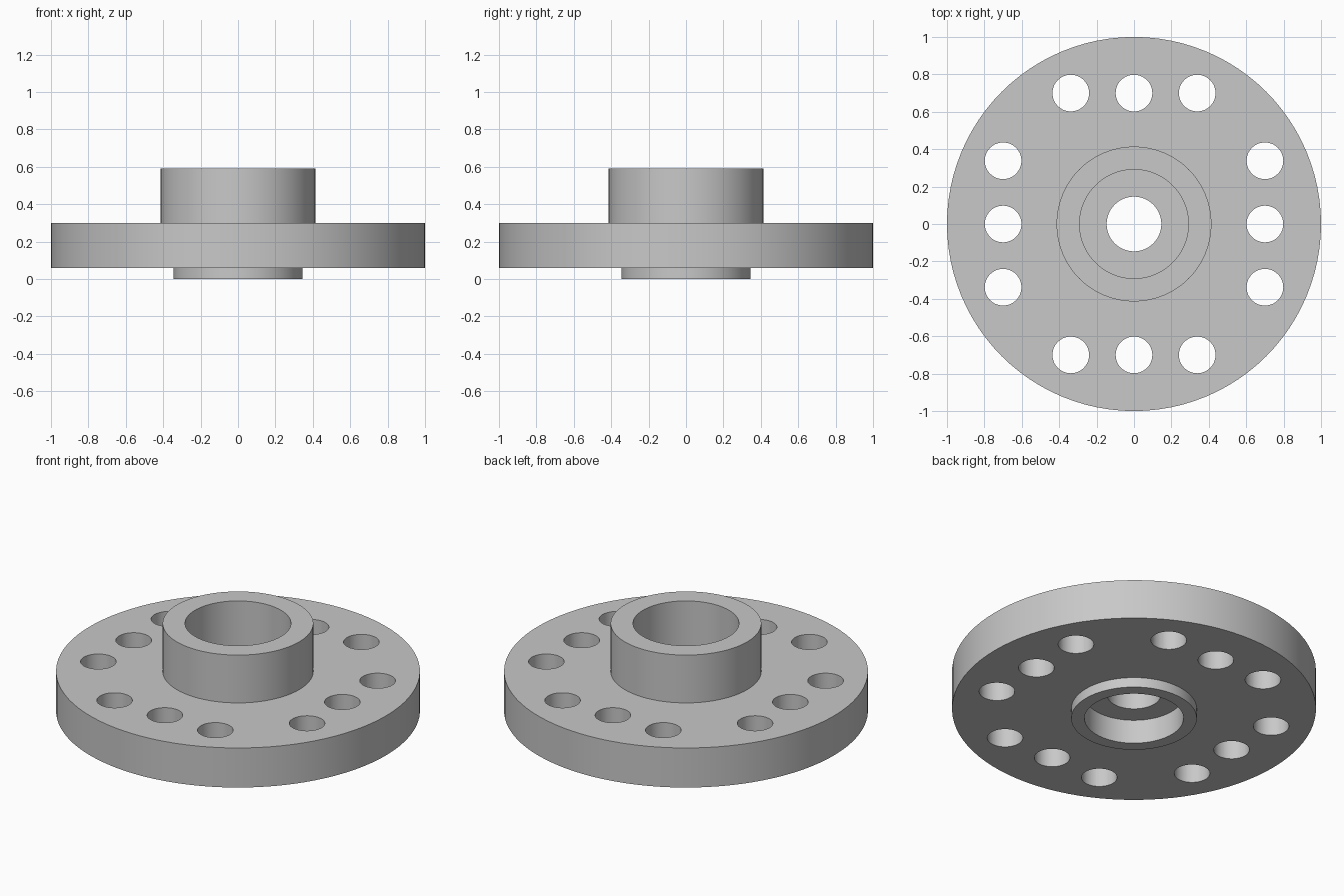
import bpy
import bmesh
from math import pi, radians
from mathutils import Matrix, Vector

cube = bpy.data.objects.get("Cube")
if cube:
    bpy.data.objects.remove(cube, do_unlink=True)

# Single grey metal
metal = bpy.data.materials.new("grey metal")
metal.use_nodes = True
GREY = (0.58, 0.58, 0.58, 1)
metal.diffuse_color = GREY
metal.node_tree.nodes["Principled BSDF"].inputs["Base Color"].default_value = GREY


def make_object(name, bm):
    bmesh.ops.recalc_face_normals(bm, faces=bm.faces[:])
    mesh = bpy.data.meshes.new(name)
    bm.to_mesh(mesh)
    bm.free()
    mesh.materials.append(metal)
    obj = bpy.data.objects.new(name, mesh)
    bpy.context.collection.objects.link(obj)
    return obj


def lathe(name, profile, steps=96):
    """Revolve a closed (radius, height) profile around z."""
    bm = bmesh.new()
    verts = [bm.verts.new((r, 0, z)) for r, z in profile]
    edges = [bm.edges.new((v, verts[i - 1])) for i, v in enumerate(verts)]
    bmesh.ops.spin(bm, geom=verts + edges, cent=(0, 0, 0), axis=(0, 0, 1),
                   angle=2 * pi, steps=steps, use_merge=True)
    bmesh.ops.remove_doubles(bm, verts=bm.verts[:], dist=0.0001)
    return make_object(name, bm)


# Heights and radii of the turned body
DISC_BOTTOM, DISC_TOP, HUB_TOP = 0.06, 0.30, 0.59
WEB_BOTTOM, WEB_TOP = 0.145, 0.245
LIP, RECESS, BORE, HUB, SHAFT = 0.345, 0.272, 0.291, 0.414, 0.146

flange = lathe("flange_body", [
    (RECESS, 0), (LIP, 0), (LIP, DISC_BOTTOM), (1, DISC_BOTTOM),
    (1, DISC_TOP), (HUB, DISC_TOP), (HUB, HUB_TOP), (BORE, HUB_TOP),
    (BORE, WEB_TOP), (SHAFT, WEB_TOP), (SHAFT, WEB_BOTTOM), (RECESS, WEB_BOTTOM),
])

# Bolt holes: a row of three on each of four sides
bm = bmesh.new()
for side in range(4):
    turn = Matrix.Rotation(side * pi / 2, 4, 'Z')
    for x in (-0.338, 0, 0.338):
        place = Matrix.Translation(turn @ Vector((x, 0.70, 0.18)))
        bmesh.ops.create_cone(bm, cap_ends=True, segments=48, radius1=0.098,
                              radius2=0.098, depth=0.5, matrix=place)
cutter = make_object("bolt_hole_cutter", bm)
cutter.hide_render = True

cut = flange.modifiers.new("bolt_holes", 'BOOLEAN')
cut.operation = 'DIFFERENCE'
cut.solver = 'EXACT'
cut.object = cutter

bpy.ops.object.select_all(action='DESELECT')
flange.select_set(True)
bpy.context.view_layer.objects.active = flange
bpy.ops.object.modifier_apply(modifier=cut.name)
bpy.data.objects.remove(cutter, do_unlink=True)
bpy.ops.object.shade_smooth_by_angle(angle=radians(30))
